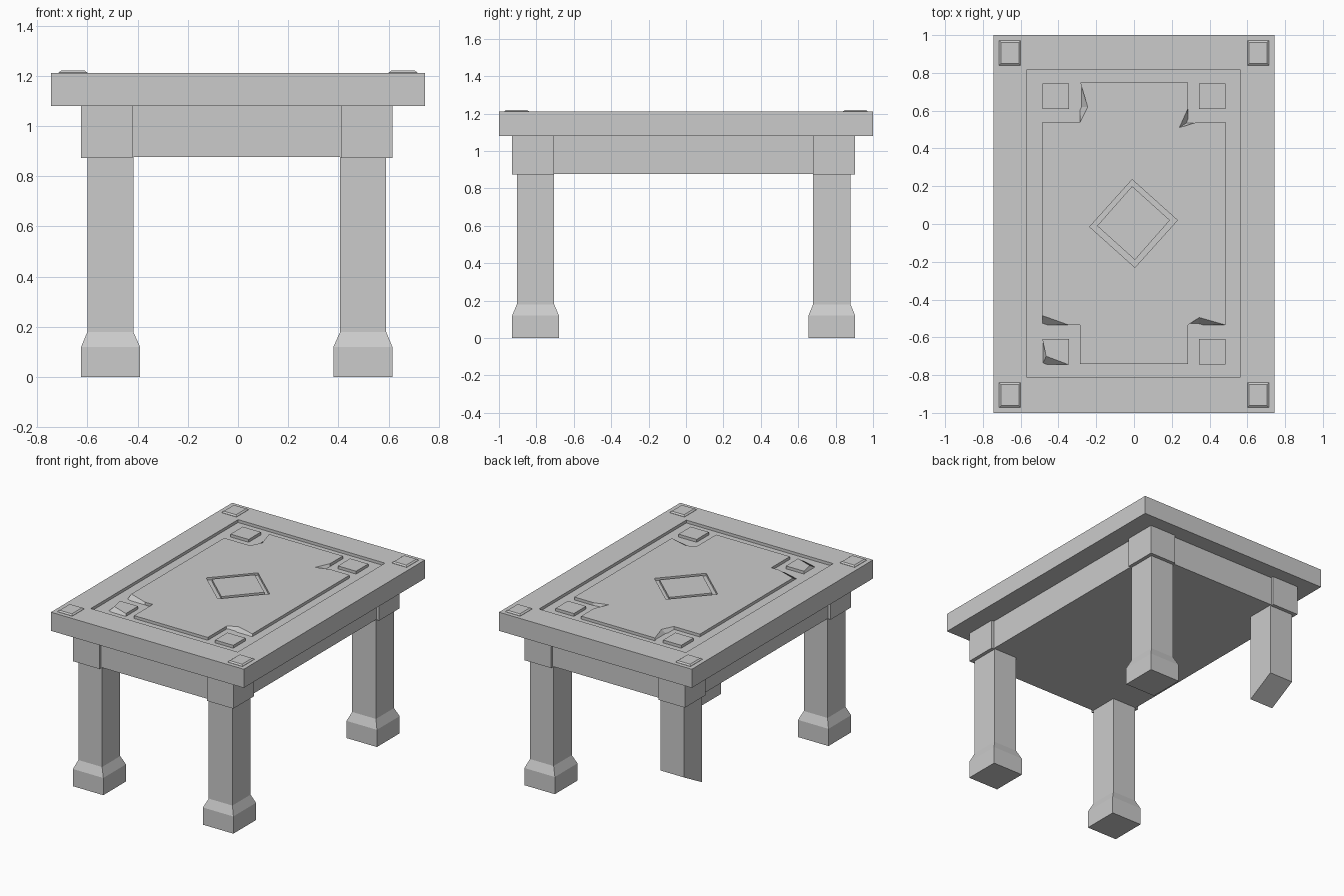
import bpy, bmesh

if "Cube" in bpy.data.objects:
    bpy.data.objects.remove(bpy.data.objects["Cube"])

CX, CY = -0.005, -0.0125   # the base sits slightly off-centre under the top


def loft(name, loops, ring=False):
    """Skin between point loops; cap the ends, or close into a ring."""
    bm = bmesh.new()
    rows = [[bm.verts.new(p) for p in loop] for loop in loops]
    n = len(rows[0])
    pairs = list(zip(rows, rows[1:]))
    if ring:
        pairs.append((rows[-1], rows[0]))
    else:
        bm.faces.new(rows[0][::-1])
        bm.faces.new(rows[-1])
    for a, b in pairs:
        for i in range(n):
            j = (i + 1) % n
            bm.faces.new((a[i], a[j], b[j], b[i]))
    bmesh.ops.recalc_face_normals(bm, faces=bm.faces)
    me = bpy.data.meshes.new(name)
    bm.to_mesh(me)
    bm.free()
    ob = bpy.data.objects.new(name, me)
    bpy.context.collection.objects.link(ob)
    return ob


def rect(x0, x1, y0, y1, z):
    return [(x0, y0, z), (x1, y0, z), (x1, y1, z), (x0, y1, z)]


def at(points, z):
    return [(x, y, z) for x, y in points]


def mirrored(sx, sy, x0, x1, y0, y1, z):
    return [(CX + sx * x, CY + sy * y, h) for x, y, h in rect(x0, x1, y0, y1, z)]


# Table top with a sunken panel
loft("table_top", [rect(-.745, .745, -1, 1, 1.08), rect(-.745, .745, -1, 1, 1.21),
                   rect(-.57, .565, -.81, .815, 1.21), rect(-.57, .565, -.81, .815, 1.19)])

# Solid apron block
loft("apron", [rect(-.605, .595, -.91, .885, .877), rect(-.605, .595, -.91, .885, 1.08)])

# Legs: cap block, shaft and flared foot; the back left leg is snapped off
SHAFT, FOOT, CAP = (.412, .595, .692, .892), (.385, .62, .667, .917), (.415, .62, .692, .917)
for sx, side in ((-1, "left"), (1, "right")):
    for sy, end in ((-1, "front"), (1, "back")):
        label = f"{end}_{side}"
        loft(label + "_cap", [mirrored(sx, sy, *CAP, z) for z in (.873, 1.08)])
        if label == "back_left":
            stump = [(x, y, .26 + (y - .68) * .55)
                     for x, y, _ in mirrored(sx, sy, *SHAFT, 0)]
            loft("broken_leg", [stump, mirrored(sx, sy, *SHAFT, .88)])
        else:
            loft(label + "_leg", [mirrored(sx, sy, *FOOT, 0), mirrored(sx, sy, *FOOT, .12),
                                  mirrored(sx, sy, *SHAFT, .18), mirrored(sx, sy, *SHAFT, .88)])

# Notched raised panel; the top outline is pushed in where edges are chipped
low = [(-.285, -.74), (.285, -.74), (.285, -.535), (.34, -.535), (.485, -.535), (.485, .54),
       (.335, .54), (.285, .54), (.285, .61), (.285, .75), (-.285, .75), (-.285, .62),
       (-.285, .54), (-.485, .54), (-.485, -.535), (-.345, -.535), (-.285, -.535)]
chips = {3: (.345, -.495), 7: (.24, .51), 11: (-.245, .62), 14: (-.485, -.485)}
high = [chips.get(i, p) for i, p in enumerate(low)]
panel = loft("raised_panel", [at(low, 1.185), at(high, 1.21)])

# Diamond groove cut into the panel
outer = [(-.235, -.015), (.005, -.23), (.23, .02), (-.01, .235)]
inner = [(-.195, -.01), (.005, -.19), (.19, .02), (-.01, .2)]
cutter = loft("diamond_cutter", [at(outer, 1.193), at(outer, 1.25),
                                 at(inner, 1.25), at(inner, 1.193)], ring=True)
cutter.hide_render = True
mod = panel.modifiers.new("groove", "BOOLEAN")
mod.operation, mod.solver, mod.object = "DIFFERENCE", "EXACT", cutter
bpy.context.view_layer.objects.active = panel
bpy.ops.object.modifier_apply(modifier=mod.name)
bpy.data.objects.remove(cutter)

# Raised squares in the notches, and bevelled plates on the table corners
for sx, side in ((-1, "left"), (1, "right")):
    for sy, end in ((-1, "front"), (1, "back")):
        xs = sorted((sx * .345, sx * .485))
        ys = sorted((sy * .61, sy * .745))
        base, top = rect(*xs, *ys, 1.185), rect(*xs, *ys, 1.21)
        if sx < 0 and sy < 0:
            top[0] = (-.465, -.7, 1.21)   # chipped corner
        loft(f"{end}_{side}_square", [base, top])
        xs = sorted((sx * .6, sx * .715))
        ys = sorted((sy * .84, sy * .972))
        b = .01
        loft(f"{end}_{side}_corner_plate",
             [rect(*xs, *ys, 1.205), rect(*xs, *ys, 1.212),
              rect(xs[0] + b, xs[1] - b, ys[0] + b, ys[1] - b, 1.22)])
